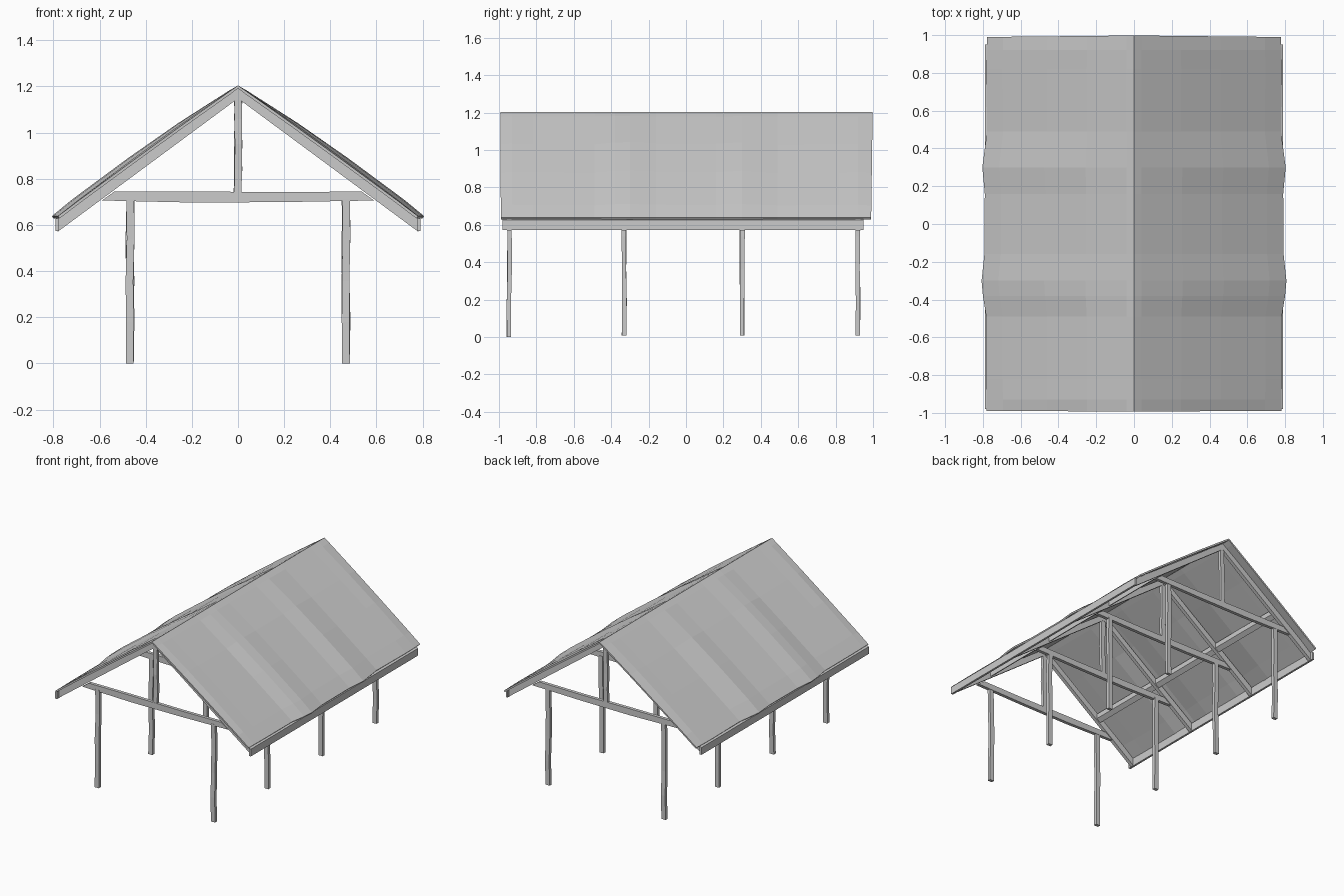
import bpy, bmesh, random
from mathutils import Vector

if "Cube" in bpy.data.objects:
    bpy.data.objects.remove(bpy.data.objects["Cube"])

random.seed(4)
TRUSS_Y = [-0.945, -0.33, 0.30, 0.92]


def make_object(name, bm):
    bmesh.ops.recalc_face_normals(bm, faces=bm.faces)
    mesh = bpy.data.meshes.new(name)
    bm.to_mesh(mesh)
    bm.free()
    ob = bpy.data.objects.new(name, mesh)
    bpy.context.collection.objects.link(ob)
    return ob


def loft(name, rings):
    """Skin a list of equal-sized vertex rings and cap both ends."""
    bm = bmesh.new()
    rows = [[bm.verts.new(p) for p in ring] for ring in rings]
    n = len(rows[0])
    for a, b in zip(rows, rows[1:]):
        for i in range(n):
            bm.faces.new((a[i], a[(i + 1) % n], b[(i + 1) % n], b[i]))
    bm.faces.new(rows[0])
    bm.faces.new(rows[-1])
    return make_object(name, bm)


def plank(name, outline, y0, y1):
    """Extrude an x/z outline along y."""
    return loft(name, [[(x, y, z) for x, z in outline] for y in (y0, y1)])


def post(name, x, y, z0, z1, wx, wy, wobble):
    """Roughly hewn upright with slightly uneven sections."""
    rings = []
    for k in range(5):
        z = z0 + (z1 - z0) * k / 4
        dx, dy = (random.uniform(-wobble, wobble) for _ in range(2))
        rings.append([(x + dx + sx * wx / 2, y + dy + sy * wy / 2, z)
                      for sx, sy in ((-1, -1), (1, -1), (1, 1), (-1, 1))])
    return loft(name, rings)


# Trusses: posts, tie beam, king post and rafters
for i, y in enumerate(TRUSS_Y):
    for side, s in (("left", -1), ("right", 1)):
        post(f"{side}_post_{i}", s * 0.468, y, 0.0 if i == 0 else 0.008,
             0.715, 0.033, 0.023, 0.003)
        plank(f"{side}_rafter_{i}",
              [(s * 0.782, 0.570), (0, 1.148), (0, 1.195), (s * 0.782, 0.628)],
              y - 0.013, y + 0.013)
    post(f"king_post_{i}", 0.0, y, 0.73, 1.17, 0.032, 0.022, 0.003)
    plank(f"tie_beam_{i}",
          [(-0.59, 0.706), (-0.2, 0.697), (0.2, 0.699), (0.59, 0.706),
           (0.535, 0.745), (0.2, 0.742), (-0.2, 0.745), (-0.535, 0.745)],
          y - 0.012, y + 0.012)

# Purlins and eave boards running the length of the roof
for side, s in (("left", -1), ("right", 1)):
    plank(f"{side}_purlin",
          [(s * 0.455, 0.822), (s * 0.485, 0.800),
           (s * 0.485, 0.835), (s * 0.455, 0.857)], -0.95, 0.93)
    plank(f"{side}_eave_board",
          [(s * 0.775, 0.573), (s * 0.790, 0.573),
           (s * 0.790, 0.626), (s * 0.775, 0.632)], -0.98, 0.95)

# Sagging roof cover: y station, eave reach, lift off the rafters
stations = [(-0.99, 0.780, 0.000), (-0.93, 0.780, 0.008), (-0.82, 0.782, 0.004),
            (-0.49, 0.782, 0.002), (-0.38, 0.800, 0.013), (-0.30, 0.807, 0.015),
            (-0.16, 0.792, 0.008), (0.16, 0.790, 0.006), (0.30, 0.803, 0.014),
            (0.49, 0.778, 0.002), (0.82, 0.782, 0.004), (0.92, 0.780, 0.008),
            (0.99, 0.778, 0.000)]
columns = [0.0, 0.05, 0.32, 0.59, 0.89, 1.0]
profile = [-c for c in reversed(columns[1:])] + columns
bm = bmesh.new()
rows = []
for y, reach, lift in stations:
    row = []
    for c in profile:
        a = abs(c)
        bulge = (lift + 0.005) * (1 - abs(2 * a - 1) ** 3)
        end = 0.008 * (1 - a) if abs(y) > 0.98 else 0
        row.append(bm.verts.new((c * reach, y + (end if y > 0 else -end * 0.3),
                                 1.204 - 0.566 * a + bulge)))
    rows.append(row)
for r0, r1 in zip(rows, rows[1:]):
    for j in range(len(profile) - 1):
        bm.faces.new((r0[j], r0[j + 1], r1[j + 1], r1[j]))
roof = make_object("roof_cover", bm)
if roof.data.polygons[0].normal.z < 0:
    roof.data.flip_normals()
solid = roof.modifiers.new("thickness", "SOLIDIFY")
solid.thickness = 0.012
solid.offset = -1
